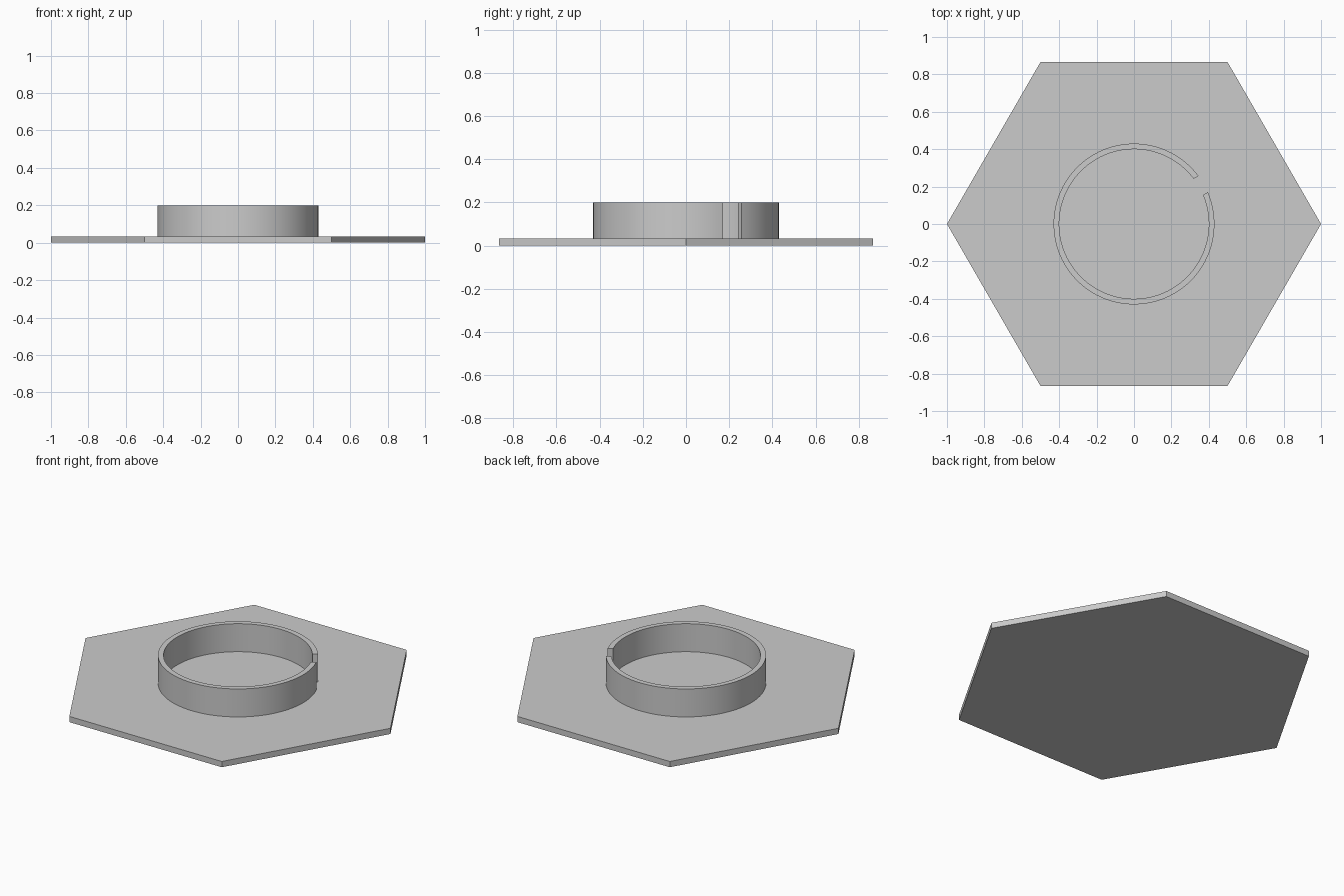
import bpy
import bmesh
import math

cube = bpy.data.objects.get("Cube")
if cube:
    bpy.data.objects.remove(cube, do_unlink=True)

PLATE_TOP = 0.034
RING_TOP = 0.2
OUTER, INNER = 0.43, 0.40
GAP_HALF_WIDTH = 0.05
GAP_ANGLE = math.radians(30)
SEGMENTS = 96

grey = bpy.data.materials.new("light grey")
grey.use_nodes = True
colour = (0.6, 0.6, 0.6, 1)
grey.diffuse_color = colour
grey.node_tree.nodes["Principled BSDF"].inputs["Base Color"].default_value = colour


def make_object(name, bm):
    bmesh.ops.recalc_face_normals(bm, faces=bm.faces)
    mesh = bpy.data.meshes.new(name)
    bm.to_mesh(mesh)
    bm.free()
    mesh.materials.append(grey)
    obj = bpy.data.objects.new(name, mesh)
    bpy.context.collection.objects.link(obj)
    return obj


def extrude_up(bm, height):
    result = bmesh.ops.extrude_face_region(bm, geom=bm.faces[:])
    verts = [g for g in result["geom"] if isinstance(g, bmesh.types.BMVert)]
    bmesh.ops.translate(bm, verts=verts, vec=(0, 0, height))


# Hexagonal base plate, corners pointing along x
bm = bmesh.new()
bm.faces.new([bm.verts.new((math.cos(i * math.pi / 3), math.sin(i * math.pi / 3), 0))
              for i in range(6)])
extrude_up(bm, PLATE_TOP)
make_object("base_plate", bm)


# Round wall, open at a slot with parallel sides
def arc(bm, radius):
    half = math.asin(GAP_HALF_WIDTH / radius)
    start, sweep = GAP_ANGLE + half, 2 * (math.pi - half)
    angles = [start + sweep * i / SEGMENTS for i in range(SEGMENTS + 1)]
    return [bm.verts.new((radius * math.cos(a), radius * math.sin(a), PLATE_TOP))
            for a in angles]


bm = bmesh.new()
outer, inner = arc(bm, OUTER), arc(bm, INNER)
for i in range(SEGMENTS):
    bm.faces.new((outer[i], outer[i + 1], inner[i + 1], inner[i]))
extrude_up(bm, RING_TOP - PLATE_TOP)
ring = make_object("slotted_ring", bm)

bpy.ops.object.select_all(action="DESELECT")
ring.select_set(True)
bpy.context.view_layer.objects.active = ring
bpy.ops.object.shade_smooth_by_angle(angle=math.radians(30))
